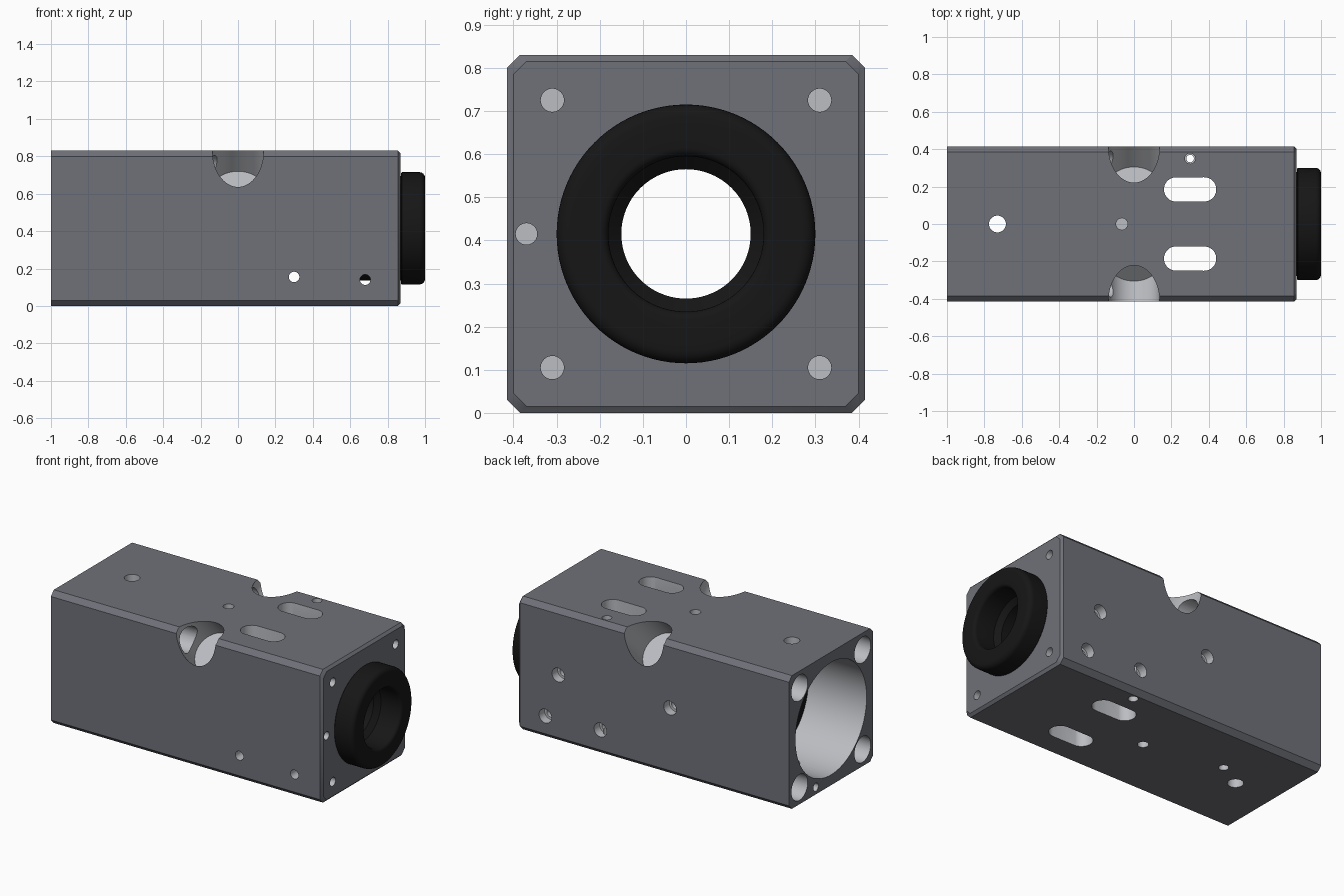
import bpy, bmesh, math
from mathutils import Vector, Matrix

if "Cube" in bpy.data.objects:
    bpy.data.objects.remove(bpy.data.objects["Cube"])

CZ = 0.415   # height of the bore axis
H = 0.415    # half width of the block


def material(name, col):
    m = bpy.data.materials.new(name)
    m.diffuse_color = (*col, 1)
    m.use_nodes = True
    m.node_tree.nodes["Principled BSDF"].inputs["Base Color"].default_value = m.diffuse_color
    return m


anodised = material("dark_grey", (0.16, 0.165, 0.19))
bare = material("machined_grey", (0.5, 0.51, 0.54))
black = material("black", (0.008, 0.008, 0.008))


def to_object(name, bm, mat):
    bmesh.ops.recalc_face_normals(bm, faces=bm.faces)
    me = bpy.data.meshes.new(name)
    bm.to_mesh(me)
    bm.free()
    me.materials.append(mat)
    ob = bpy.data.objects.new(name, me)
    bpy.context.collection.objects.link(ob)
    return ob


def smooth(ob):
    bpy.ops.object.select_all(action='DESELECT')
    ob.select_set(True)
    bpy.context.view_layer.objects.active = ob
    bpy.ops.object.shade_smooth_by_angle(angle=math.radians(30))


def revolve(name, profile, mat, seg=96):
    """Closed (x, radius) profile spun around the bore axis."""
    bm = bmesh.new()
    rings = []
    for i in range(seg):
        a = 2 * math.pi * i / seg
        rings.append([bm.verts.new((x, r * math.cos(a), CZ + r * math.sin(a))) for x, r in profile])
    n = len(profile)
    for i in range(seg):
        p, q = rings[i], rings[(i + 1) % seg]
        for j in range(n):
            k = (j + 1) % n
            bm.faces.new((p[j], p[k], q[k], q[j]))
    ob = to_object(name, bm, mat)
    smooth(ob)
    return ob


# block: octagonal section lofted along x, chamfered at the nose end
bm = bmesh.new()
loops = []
for x, h in ((-1, H), (0.855, H), (0.87, H - 0.015)):
    c = h - 0.03
    pts = [(h, -c), (h, c), (c, h), (-c, h), (-h, c), (-h, -c), (-c, -h), (c, -h)]
    loops.append([bm.verts.new((x, y, CZ + z)) for y, z in pts])
for a, b in zip(loops, loops[1:]):
    for i in range(8):
        j = (i + 1) % 8
        bm.faces.new((a[i], a[j], b[j], b[i]))
bm.faces.new(loops[0])
bm.faces.new(loops[-1])
body = to_object("housing_block", bm, anodised)


def cut(p0, p1, r, seg=32, stretch=0.0):
    """Drill from p0 to p1; stretch widens the hole along x into a slot."""
    p0, p1 = Vector(p0), Vector(p1)
    d = p1 - p0
    bm = bmesh.new()
    bmesh.ops.create_cone(bm, cap_ends=True, segments=seg, radius1=r, radius2=r, depth=d.length)
    for v in bm.verts:
        v.co.x += math.copysign(stretch, v.co.x)
    rot = Vector((0, 0, 1)).rotation_difference(d).to_matrix().to_4x4()
    bm.transform(Matrix.Translation((p0 + p1) / 2) @ rot)
    tool = to_object("cutter", bm, bare)
    tool.hide_render = True
    mod = body.modifiers.new("cut", 'BOOLEAN')
    mod.operation = 'DIFFERENCE'
    mod.solver = 'EXACT'
    mod.material_mode = 'TRANSFER'
    mod.object = tool
    bpy.context.view_layer.objects.active = body
    bpy.ops.object.modifier_apply(modifier=mod.name)
    bpy.data.objects.remove(tool)


# stepped main bore
cut((-1.1, 0, CZ), (-0.57, 0, CZ), 0.35, 96)
cut((-0.6, 0, CZ), (1.0, 0, CZ), 0.28, 96)

for sy in (-1, 1):
    for sz in (-1, 1):
        # edge scallop, drilled diagonally with a flat floor
        e = lambda k: (0, sy * k, CZ + sz * k)
        cut(e(0.208), e(0.6), 0.137, 64)
        # rod hole from the rear to the scallop, blind screw hole in the nose
        y, z = sy * 0.31, CZ + sz * 0.31
        cut((-1.1, y, z), (-0.05, y, z), 0.08, 48)
        cut((0.75, y, z), (0.95, y, z), 0.027)
    # slots through top and bottom
    cut((0.3, sy * 0.185, -0.1), (0.3, sy * 0.185, 0.93), 0.065, 34, 0.075)

# top and bottom holes
cut((-0.73, 0, -0.1), (-0.73, 0, 0.93), 0.045)
cut((0.3, 0.35, -0.1), (0.3, 0.35, 0.93), 0.02)
for z0, z1 in ((0.75, 0.93), (-0.1, 0.08)):
    cut((-0.065, 0, z0), (-0.065, 0, z1), 0.031)
    cut((0.3, 0.35, z0 + 0.03 if z0 > 0 else z0), (0.3, 0.35, z1 if z0 > 0 else 0.05), 0.028)
cut((-0.57, 0.09, -0.1), (-0.57, 0.09, 0.05), 0.028)

# cross holes through both sides, counterbored at the back
for x, z, y0 in ((0.3, 0.155, -0.6), (0.68, 0.14, -0.6), (0.59, 0.42, 0.2), (-0.18, 0.42, 0.2)):
    cut((x, y0, z), (x, 0.6, z), 0.028)
    cut((x, 0.36, z), (x, 0.6, z), 0.043)

# long thin lengthwise hole and small rear hole
cut((-1.1, -0.37, CZ), (1.0, -0.37, CZ), 0.013, 24)
cut((0.84, -0.37, CZ), (1.0, -0.37, CZ), 0.025, 24)
cut((-1.1, -0.37, CZ), (-0.97, -0.37, CZ), 0.02, 24)
cut((-1.1, 0.15, 0.045), (-0.9, 0.15, 0.045), 0.025, 24)
smooth(body)

# black nose ring with rounded rim and a stub inside the bore
arc = [(0.97 + 0.03 * math.sin(a), 0.27 + 0.03 * math.cos(a))
       for a in (math.radians(15 * i) for i in range(7))]
lip = [(0.98 + 0.02 * math.cos(a), 0.2 - 0.02 * math.sin(a))
       for a in (math.radians(18 * i) for i in range(6))]
revolve("nose_ring", [(0.56, 0.15), (0.56, 0.279), (0.871, 0.279), (0.871, 0.295), (0.876, 0.3)]
        + arc + lip + [(0.86, 0.18), (0.83, 0.15)], black)

# black retaining ring on the bore shoulder
revolve("retaining_ring", [(-0.6, 0.285), (-0.6, 0.349), (-0.571, 0.349), (-0.571, 0.285)], black)
